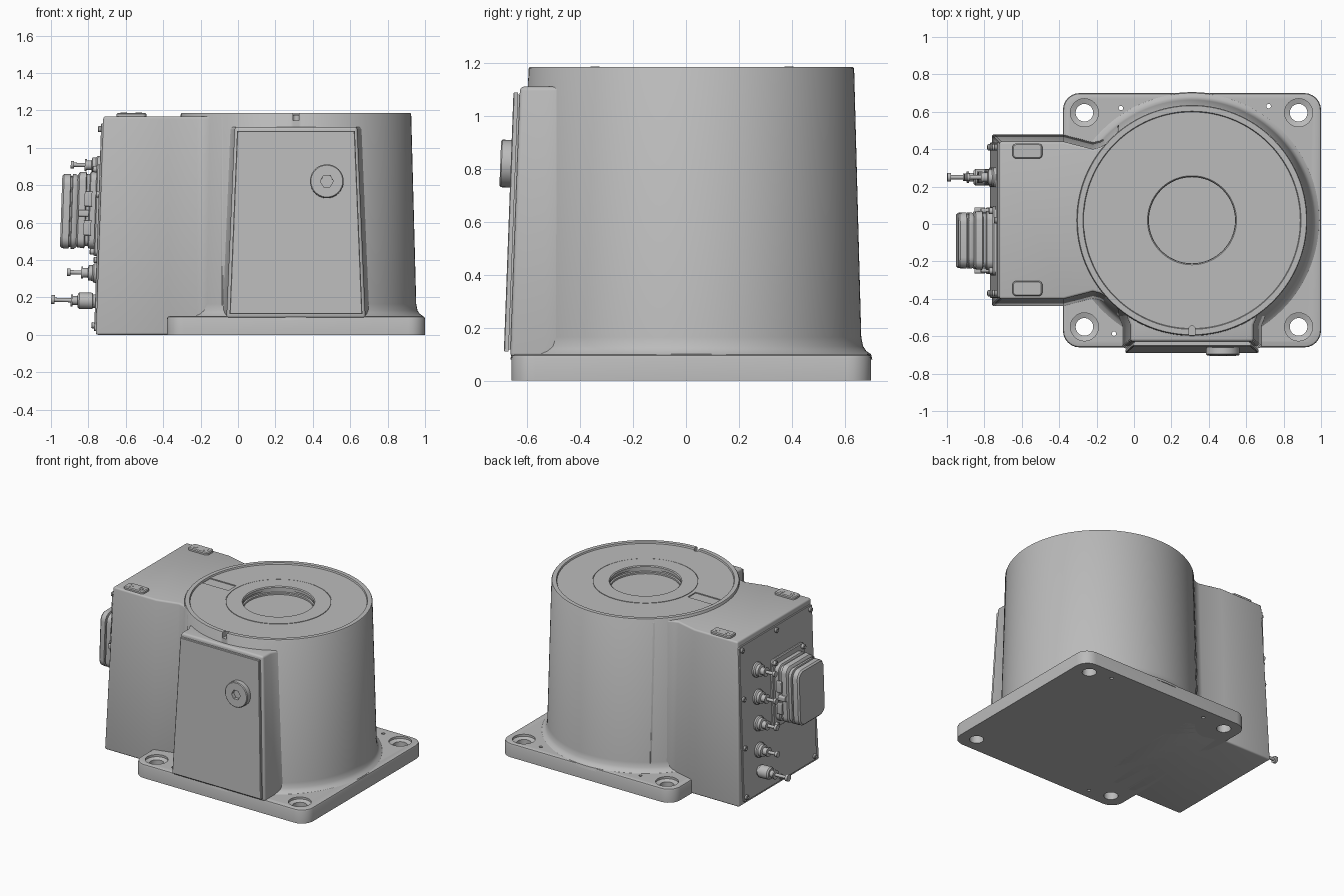
import bpy, bmesh
from math import cos, sin, pi
from mathutils import Matrix, Vector

old = bpy.data.objects.get("Cube")
if old:
    bpy.data.objects.remove(old)

grey = bpy.data.materials.new("cast grey")
grey.use_nodes = True
grey.diffuse_color = (0.5, 0.5, 0.5, 1)
grey.node_tree.nodes["Principled BSDF"].inputs["Base Color"].default_value = (0.5, 0.5, 0.5, 1)


def activate(ob):
    bpy.ops.object.select_all(action='DESELECT')
    ob.select_set(True)
    bpy.context.view_layer.objects.active = ob


def loft(name, rings, frame=Matrix(), bevel=0):
    """Skin a stack of equal-length rings and cap both ends."""
    bm = bmesh.new()
    vs = [[bm.verts.new(frame @ Vector(p)) for p in ring] for ring in rings]
    n = len(vs[0])
    for a, b in zip(vs, vs[1:]):
        for i in range(n):
            j = (i + 1) % n
            bm.faces.new((a[i], a[j], b[j], b[i]))
    bm.faces.new(vs[0][::-1])
    bm.faces.new(vs[-1])
    bmesh.ops.recalc_face_normals(bm, faces=bm.faces)
    me = bpy.data.meshes.new(name)
    bm.to_mesh(me)
    bm.free()
    me.materials.append(grey)
    ob = bpy.data.objects.new(name, me)
    bpy.context.collection.objects.link(ob)
    activate(ob)
    if bevel:
        m = ob.modifiers.new("round", 'BEVEL')
        m.width, m.segments, m.angle_limit = bevel, 3, 0.87
        bpy.ops.object.modifier_apply(modifier=m.name)
    bpy.ops.object.shade_smooth_by_angle(angle=0.6)
    return ob


def turn(name, profile, at=(0, 0, 0), frame=Matrix(), n=24):
    rings = [[(at[0] + r * cos(2 * pi * i / n), at[1] + r * sin(2 * pi * i / n), at[2] + z)
              for i in range(n)] for r, z in profile]
    return loft(name, rings, frame)


def rrect(x0, x1, y0, y1, r, z, grow=0):
    """Rounded rectangle ring at height z, offset outward by grow."""
    r = max(r + grow, 0.002)
    x0, x1, y0, y1 = x0 - grow + r, x1 + grow - r, y0 - grow + r, y1 + grow - r
    corners = [(x1, y1), (x0, y1), (x0, y0), (x1, y0)]
    return [(cx + r * cos(pi / 2 * (k + s / 6)), cy + r * sin(pi / 2 * (k + s / 6)), z)
            for k, (cx, cy) in enumerate(corners) for s in range(7)]


def slab(name, rect, steps, frame=Matrix(), r=0.02):
    return loft(name, [rrect(*rect, r, z, g) for z, g in steps], frame)


def cut(ob, cutter):
    activate(ob)
    m = ob.modifiers.new("cut", 'BOOLEAN')
    m.object, m.operation, m.solver = cutter, 'DIFFERENCE', 'EXACT'
    bpy.ops.object.modifier_apply(modifier=m.name)
    bpy.data.objects.remove(cutter)
    bpy.ops.object.shade_smooth_by_angle(angle=0.6)


def face_frame(origin, xdir, normal):
    z, x = Vector(normal).normalized(), Vector(xdir)
    m = Matrix((x, z.cross(x), z)).transposed().to_4x4()
    m.translation = origin
    return m


# Base plate with countersunk bolt holes and small pin holes
base = slab("base_plate", (-0.38, 1.0, -0.66, 0.70), [(0, 0), (0.085, 0), (0.096, -0.004), (0.1, -0.015)], r=0.09)
for x in (-0.265, 0.88):
    for y in (-0.55, 0.595):
        cut(base, turn("hole", [(0.047, -0.02), (0.047, 0.075), (0.075, 0.085), (0.075, 0.12)], (x, y, 0), n=32))
for x, y in ((0.72, 0.63), (-0.107, -0.586), (-0.07, 0.62)):
    cut(base, turn("hole", [(0.012, -0.02), (0.012, 0.12)], (x, y, 0), n=12))

# Round tapered body with rim, seam and central well
AX, AY = 0.31, 0.02
body = turn("round_body", [
    (0.685, 0.08), (0.68, 0.1), (0.662, 0.112), (0.65, 0.13), (0.643, 0.165),
    (0.616, 1.18), (0.612, 1.186), (0.583, 1.186), (0.579, 1.176),
    (0.348, 1.176), (0.348, 1.172), (0.344, 1.172), (0.344, 1.177),
    (0.238, 1.177), (0.232, 1.171), (0.232, 1.15), (0.24, 1.147),
    (0.24, 1.135), (0.23, 1.132), (0.23, 1.12)], (AX, AY, 0), n=128)
cut(body, slab("slot", (-0.27, -0.06, -0.025, 0.065), [(1.169, 0), (1.3, 0)], r=0.003))
cut(body, slab("notch", (AX - 0.016, AX + 0.016, -0.64, -0.545), [(1.145, 0), (1.3, 0)], r=0.015))


# Side housing flaring into the round body
def housing_ring(z, x, g):
    half = [(x, 0.455 + g), (-0.375, 0.455 + g), (-0.22, 0.415 + g), (-0.18, 0.425 + g),
            (-0.14, 0.45 + g), (-0.085, 0.51 + g), (0.0, 0.5)]
    return [(px, AY - py, z) for px, py in half] + [(px, AY + py, z) for px, py in reversed(half)]


loft("side_housing", [housing_ring(0, -0.76, 0.005), housing_ring(1.168, -0.72, -0.035)], bevel=0.012)
for y in (-0.345, 0.39):
    slab("top_pad", (-0.65, -0.49, y - 0.04, y + 0.04), [(1.15, 0), (1.18, 0), (1.186, -0.006)])
    for x in (-0.61, -0.53):
        turn("pad_screw", [(0.017, 1.18), (0.017, 1.188), (0.009, 1.188), (0.009, 1.187)], (x, y, 0), n=16)


# Front boss that carries the access panel
def boss_ring(z, x0, x1, y):
    return [(x0 - 0.09, -0.39, z), (x0 - 0.03, -0.47, z), (x0, -0.54, z), (x0, y, z),
            (x1, y, z), (x1, -0.54, z), (x1 + 0.03, -0.47, z), (x1 + 0.09, -0.39, z)]


loft("front_boss", [boss_ring(0.09, -0.062, 0.682, -0.665), boss_ring(1.112, -0.018, 0.638, -0.628)], bevel=0.015)
front = face_frame((0, -0.668, 0), (1, 0, 0), (0, -1, 0.037))


def panel_ring(d, g):
    return [(-0.045 - g, 0.11 - g, d), (0.665 + g, 0.11 - g, d),
            (0.625 + g, 1.09 + g, d), (-0.005 - g, 1.09 + g, d)]


loft("access_panel_gasket", [panel_ring(-0.01, -0.008), panel_ring(0.01, -0.008)], front)
loft("access_panel", [panel_ring(0.007, 0), panel_ring(0.022, 0), panel_ring(0.025, -0.004)], front)
plug = turn("panel_plug", [(0.085, 0.01), (0.09, 0.015), (0.09, 0.06), (0.085, 0.065)], (0.475, 0.82, 0), front, 40)
cut(plug, turn("socket", [(0.035, 0.04), (0.035, 0.1)], (0.475, 0.82, 0), front, 6))

# Connector plate on the housing end (local x runs towards -y)
side = face_frame((-0.76, 0, 0), (0, -1, 0), (-1, 0, 0.034))
slab("connector_plate", (-0.435, 0.395, 0.02, 1.13), [(-0.01, 0), (0.008, 0), (0.01, -0.002)], side, 0.015)
screw = [(0.017, 0), (0.017, 0.022), (0.013, 0.026), (0.008, 0.026), (0.008, 0.018)]
spots = [(u, v) for u in (-0.41, 0.37) for v in (0.05, 0.4, 0.75, 1.1)]
for u, v in spots + [(-0.02, 0.05), (-0.02, 1.1)]:
    turn("plate_screw", screw, (u, v, 0), side, 14)

# Large rectangular plug connector
slab("connector_flange", (-0.095, 0.275, 0.42, 0.91), [(0, 0), (0.02, 0), (0.026, -0.005)], side, 0.03)
for u in (-0.07, 0.25):
    for v in (0.445, 0.885):
        turn("flange_screw", screw, (u, v, 0.022), side, 14)
slab("connector_shell", (-0.07, 0.245, 0.46, 0.87),
     [(0.02, 0), (0.055, 0), (0.06, -0.012), (0.075, -0.012), (0.08, 0), (0.115, -0.004), (0.125, -0.02)], side, 0.05)
slab("connector_hood", (-0.062, 0.238, 0.455, 0.855),
     [(0.12, -0.01), (0.135, 0), (0.15, 0), (0.153, -0.01), (0.16, -0.01),
      (0.163, 0), (0.198, -0.002), (0.208, -0.012)], side, 0.06)
for u in (-0.075, 0.245):
    for v in (0.57, 0.725):
        slab("connector_latch", (u - 0.008, u + 0.013, v - 0.04, v + 0.04), [(0.045, 0), (0.085, 0)], side, 0.006)
    slab("latch_lever", (u - 0.014, u + 0.019, 0.63, 0.665), [(0.06, 0), (0.115, 0)], side, 0.008)

# Column of round connectors with stems
for v, length in ((0.905, 0.165), (0.71, 0.165), (0.52, 0.165), (0.33, 0.165)):
    turn("round_connector", [(0.052, 0), (0.052, 0.022), (0.042, 0.03), (0.042, 0.05), (0.026, 0.054),
                             (0.026, 0.08), (0.032, 0.08), (0.032, 0.09), (0.011, 0.09),
                             (0.011, length - 0.018), (0.02, length - 0.018), (0.02, length)],
         (-0.25, v, 0), side)
turn("lower_connector", [(0.036, 0), (0.036, 0.022), (0.044, 0.024), (0.044, 0.095), (0.036, 0.104),
                         (0.024, 0.104), (0.024, 0.13), (0.032, 0.13), (0.032, 0.14), (0.011, 0.14),
                         (0.011, 0.226), (0.024, 0.226), (0.024, 0.245)], (-0.25, 0.18, 0), side)
